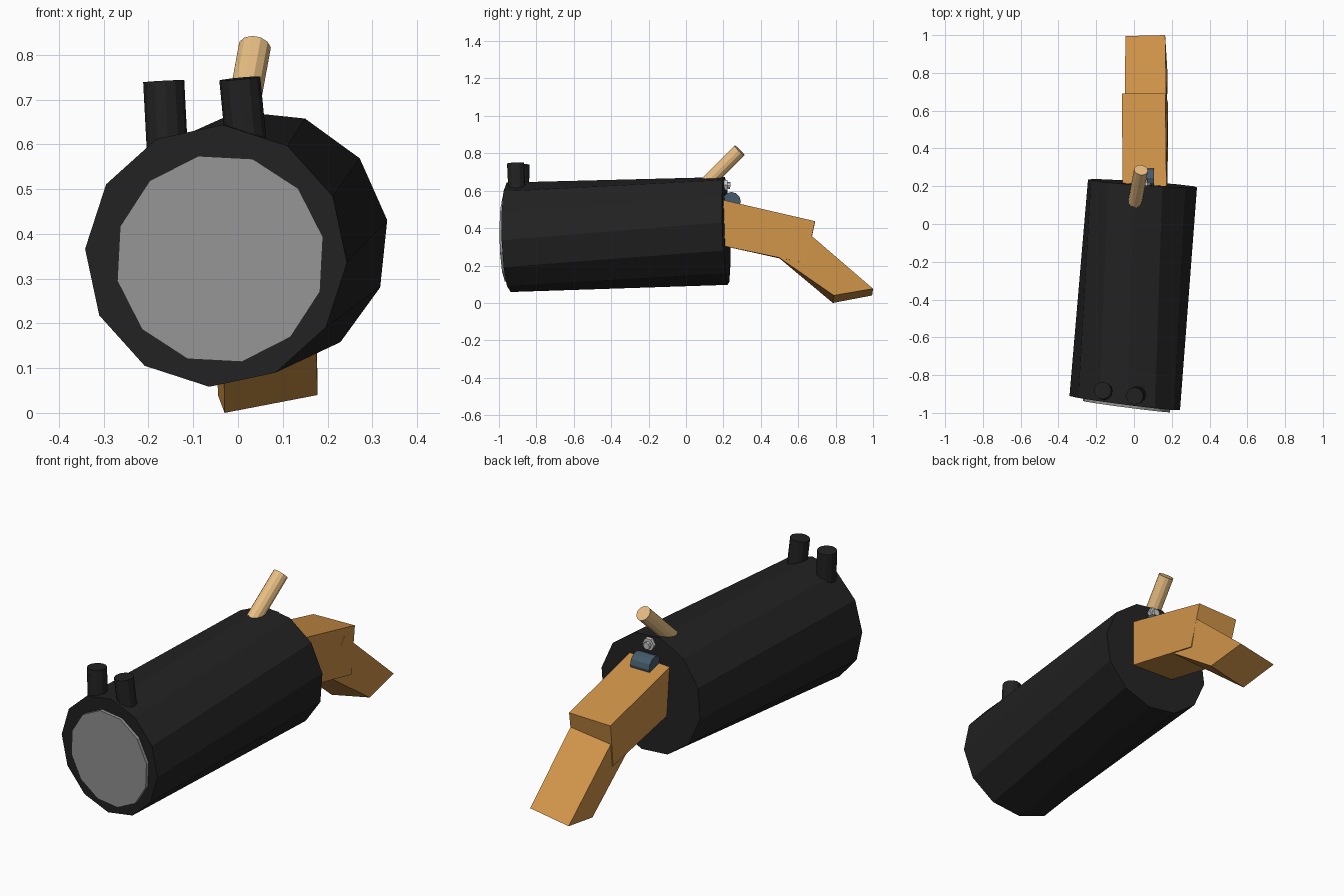
import bpy, math
from mathutils import Vector

if "Cube" in bpy.data.objects:
    bpy.data.objects.remove(bpy.data.objects["Cube"])


def mat(name, rgb):
    m = bpy.data.materials.new(name)
    m.diffuse_color = (*rgb, 1)
    m.use_nodes = True
    m.node_tree.nodes["Principled BSDF"].inputs["Base Color"].default_value = m.diffuse_color
    return m


black = mat("black", (0.016, 0.016, 0.016))
grey = mat("grey", (0.3, 0.3, 0.3))
wood = mat("wood", (0.62, 0.29, 0.065))
pale_wood = mat("pale_wood", (0.82, 0.52, 0.23))
slate = mat("slate", (0.06, 0.105, 0.145))


def loft(name, ring_a, ring_b, material=None):
    """Closed solid between two matching rings of points."""
    n = len(ring_a)
    faces = [(i, (i + 1) % n, n + (i + 1) % n, n + i) for i in range(n)]
    faces += [tuple(reversed(range(n))), tuple(range(n, 2 * n))]
    me = bpy.data.meshes.new(name)
    me.from_pydata([tuple(v) for v in list(ring_a) + list(ring_b)], [], faces)
    import bmesh
    bm = bmesh.new()
    bm.from_mesh(me)
    bmesh.ops.recalc_face_normals(bm, faces=bm.faces)
    bm.to_mesh(me)
    bm.free()
    if material:
        me.materials.append(material)
    ob = bpy.data.objects.new(name, me)
    bpy.context.collection.objects.link(ob)
    return ob


def end_ring(c, r, phase, sx, sz, n=12):
    """Ring facing along y; sx and sz tilt its plane."""
    pts = []
    for i in range(n):
        a = math.radians(phase) + i * math.tau / n
        dx, dz = r * math.cos(a), r * math.sin(a)
        pts.append((c[0] + dx, c[1] + sx * dx + sz * dz, c[2] + dz))
    return pts


def rod(name, a, b, r, n=12, material=None):
    a, b = Vector(a), Vector(b)
    q = (b - a).to_track_quat('Z', 'Y')
    ring = [q @ Vector((r * math.cos(i * math.tau / n), r * math.sin(i * math.tau / n), 0))
            for i in range(n)]
    return loft(name, [a + p for p in ring], [b + p for p in ring], material)


# slightly twisted twelve-sided barrel
loft("barrel",
     end_ring((-0.049, -0.948, 0.351), 0.293, -3, -0.13, -0.03),
     end_ring((0.045, 0.215, 0.385), 0.292, 9, -0.07, -0.035), black)

# muzzle disc
loft("muzzle_disc",
     end_ring((-0.04, -0.967, 0.344), 0.235, 12, -0.13, -0.02),
     end_ring((-0.04, -0.93, 0.344), 0.235, 12, -0.13, -0.02), grey)

# two sight posts
rod("sight_post_left", (-0.156, -0.887, 0.55), (-0.166, -0.882, 0.741), 0.046, 12, black)
rod("sight_post_right", (0.022, -0.902, 0.56), (0.004, -0.911, 0.747), 0.046, 12, black)

# hammer lever
rod("hammer_lever", (-0.01, 0.03, 0.56), (0.037, 0.286, 0.816), 0.037, 12, pale_wood)

# hinge pin, bolt head and bolt tip
rod("hinge_pin", (0.0, 0.243, 0.543), (0.105, 0.243, 0.543), 0.05, 12, slate)
rod("bolt_head", (0.055, 0.17, 0.632), (0.055, 0.222, 0.63), 0.032, 6)
rod("bolt_tip", (0.055, 0.2, 0.63), (0.055, 0.237, 0.628), 0.018, 8)

# stock
loft("stock",
     [(-0.06, 0.17, 0.557), (0.172, 0.17, 0.557), (0.178, 0.17, 0.311), (-0.05, 0.17, 0.311)],
     [(-0.064, 0.69, 0.432), (0.166, 0.69, 0.437), (0.18, 0.642, 0.212), (-0.045, 0.642, 0.207)],
     wood)

# angled grip
loft("grip",
     [(-0.05, 0.60, 0.385), (0.172, 0.60, 0.42), (0.172, 0.48, 0.255), (-0.035, 0.48, 0.256)],
     [(-0.045, 0.995, 0.04), (0.165, 1.0, 0.076), (0.178, 0.79, 0.04), (-0.03, 0.785, 0.0)],
     wood)
